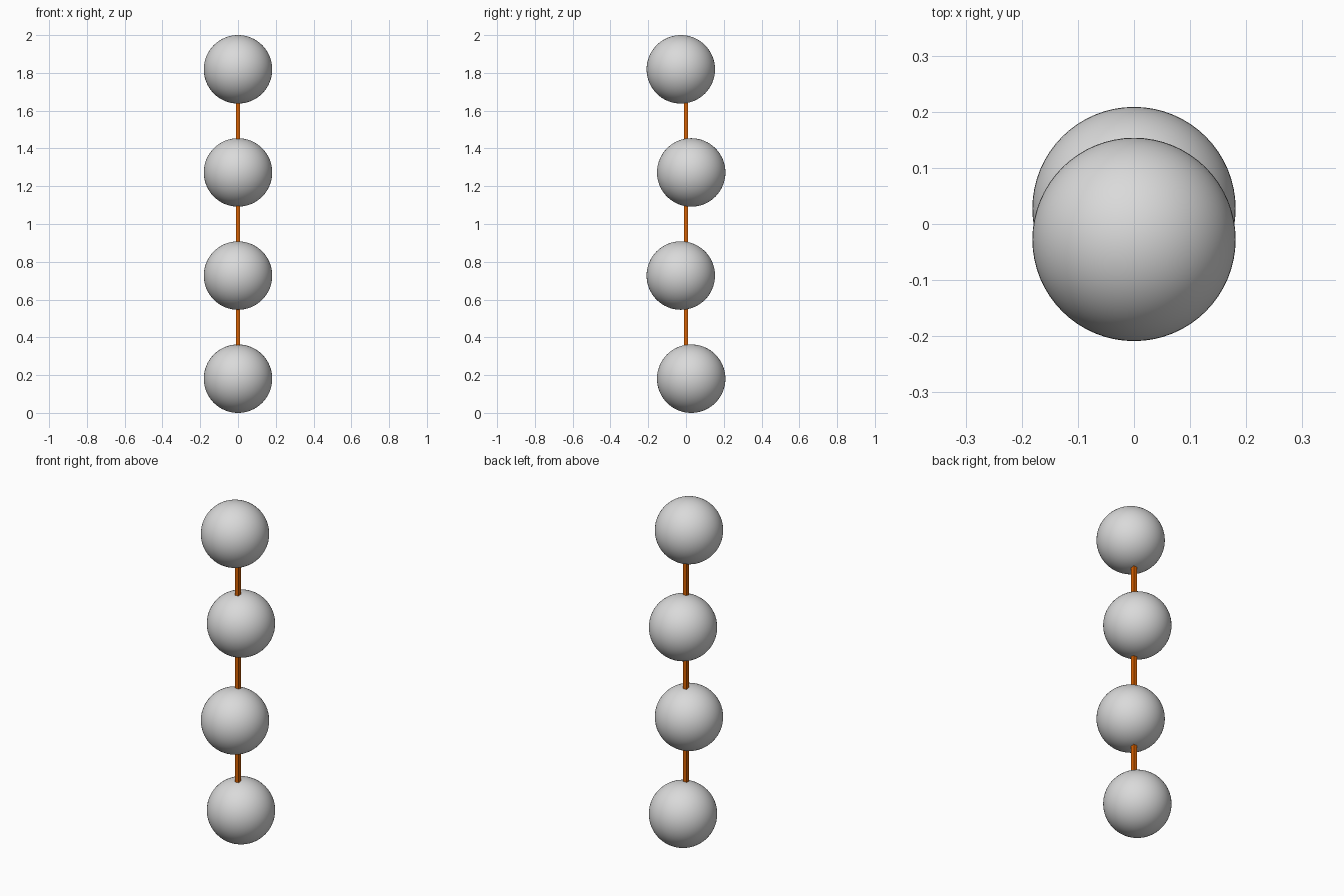
import bpy, bmesh
from mathutils import Matrix

if "Cube" in bpy.data.objects:
    bpy.data.objects.remove(bpy.data.objects["Cube"])

R = 0.1812     # ball radius
OFF = 0.0275   # sideways stagger of the balls
STEP = (2 - 2 * R) / 3


def material(name, rgb):
    m = bpy.data.materials.new(name)
    m.diffuse_color = (*rgb, 1)
    m.use_nodes = True
    m.node_tree.nodes["Principled BSDF"].inputs["Base Color"].default_value = m.diffuse_color
    return m


def add(name, bm, mat, smooth=False):
    me = bpy.data.meshes.new(name)
    for f in bm.faces:
        f.smooth = smooth
    bm.to_mesh(me)
    bm.free()
    me.materials.append(mat)
    ob = bpy.data.objects.new(name, me)
    bpy.context.collection.objects.link(ob)
    return ob


grey = material("light grey", (0.7, 0.7, 0.7))
orange = material("burnt orange", (0.7, 0.12, 0.0))

# Four balls, alternately shifted back and forward
for i in range(4):
    bm = bmesh.new()
    y = OFF if i % 2 == 0 else -OFF
    bmesh.ops.create_uvsphere(bm, u_segments=64, v_segments=32, radius=R,
                              matrix=Matrix.Translation((0, y, R + i * STEP)))
    add(f"ball_{i + 1}", bm, grey, True)

# Thin square cord threading the balls
bm = bmesh.new()
bmesh.ops.create_cube(bm, size=1, matrix=Matrix.Translation((0, 0, 1))
                      @ Matrix.Diagonal((0.021, 0.021, 3 * STEP, 1)))
add("cord", bm, orange)
